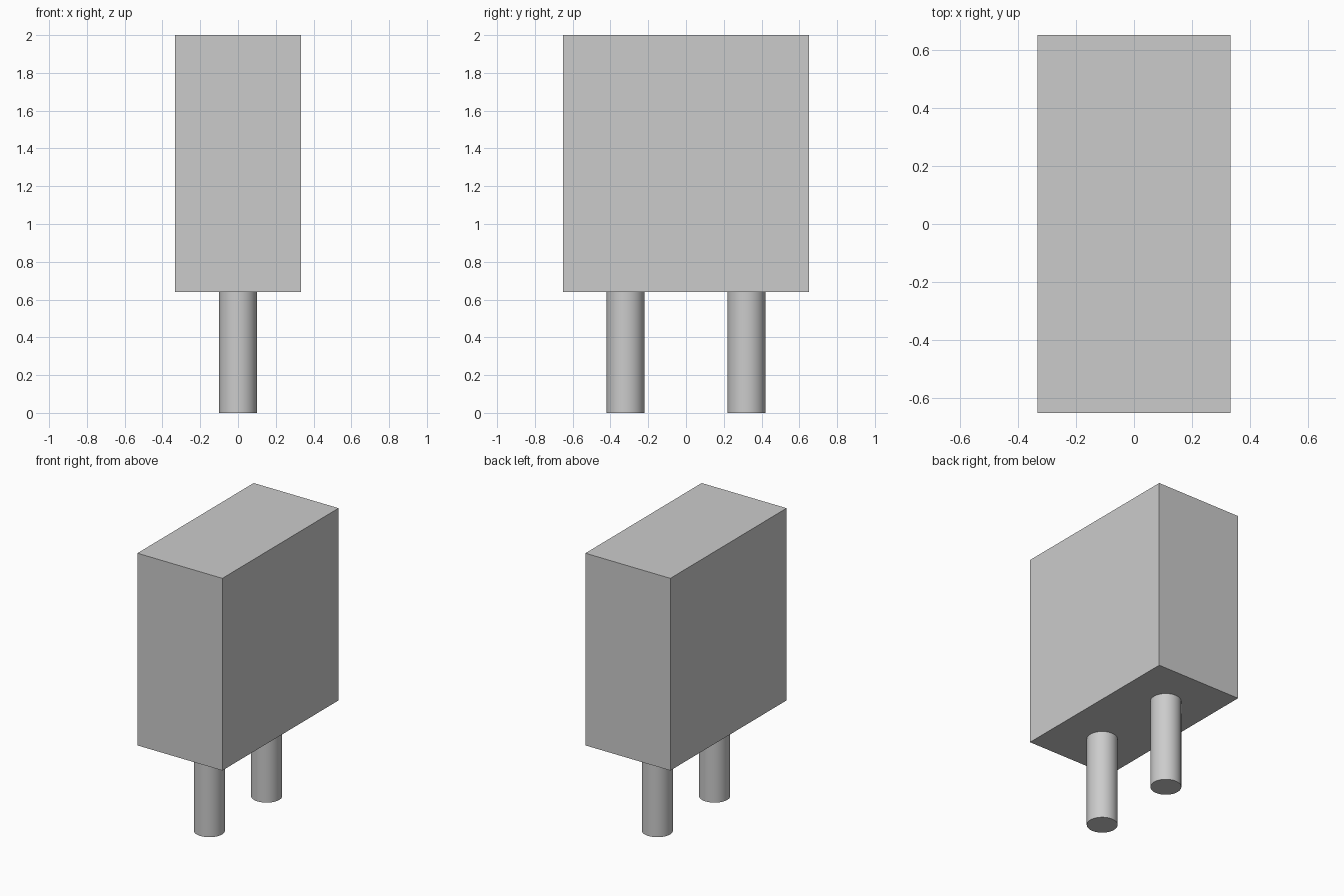
import bpy

# Remove the default object
cube = bpy.data.objects.get("Cube")
if cube:
    bpy.data.objects.remove(cube, do_unlink=True)

# Single grey finish
GREY = (0.6, 0.6, 0.6, 1.0)
grey = bpy.data.materials.new("plain_grey")
grey.use_nodes = True
grey.diffuse_color = GREY
grey.node_tree.nodes["Principled BSDF"].inputs["Base Color"].default_value = GREY

BODY_BOTTOM, TOP = 0.64, 2.0
PIN_RADIUS, PIN_OFFSET = 0.1, 0.32


def finish(name):
    obj = bpy.context.object
    obj.name = name
    obj.data.materials.append(grey)
    bpy.ops.object.transform_apply(location=False, rotation=False, scale=True)
    return obj


# Rectangular body
bpy.ops.mesh.primitive_cube_add(size=1, location=(0, 0, (BODY_BOTTOM + TOP) / 2))
bpy.context.object.scale = (0.665, 1.3, TOP - BODY_BOTTOM)
finish("body")

# Two round pins below the body
for name, side in (("front_pin", -1), ("back_pin", 1)):
    bpy.ops.mesh.primitive_cylinder_add(
        vertices=48, radius=PIN_RADIUS, depth=BODY_BOTTOM,
        location=(0, side * PIN_OFFSET, BODY_BOTTOM / 2))
    finish(name)
    bpy.ops.object.shade_smooth_by_angle()
